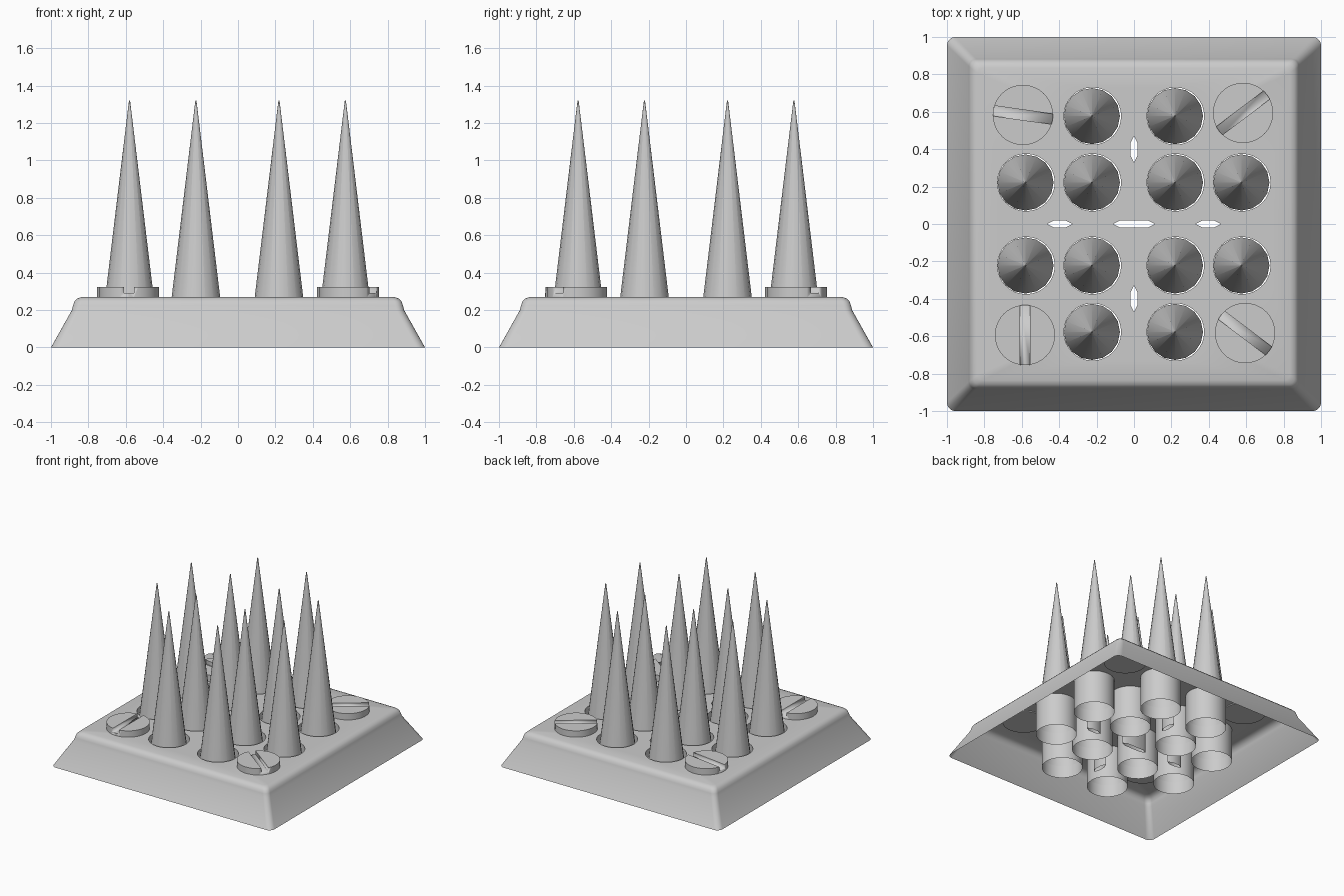
import bpy, bmesh, math
from mathutils import Matrix, Vector

if "Cube" in bpy.data.objects:
    bpy.data.objects.remove(bpy.data.objects["Cube"])

HOLE_R, PLATE_Z = 0.153, 0.27
A, B = 0.222, 0.577
spots = [(sx * x, sy * y) for x, y in ((A, A), (A, B), (B, A))
         for sx in (-1, 1) for sy in (-1, 1)]


def finish(name, bm, angle=35):
    me = bpy.data.meshes.new(name)
    bm.to_mesh(me)
    bm.free()
    ob = bpy.data.objects.new(name, me)
    bpy.context.collection.objects.link(ob)
    bpy.ops.object.select_all(action='DESELECT')
    ob.select_set(True)
    bpy.context.view_layer.objects.active = ob
    bpy.ops.object.shade_smooth_by_angle(angle=math.radians(angle))
    return ob


def rounded_square(h, r, n=5):
    pts = []
    for k in range(4):
        a0 = k * math.pi / 2 + math.pi / 4
        cx = math.copysign(h - r, math.cos(a0))
        cy = math.copysign(h - r, math.sin(a0))
        for i in range(n + 1):
            a = k * math.pi / 2 + i / n * math.pi / 2
            pts.append((cx + r * math.cos(a), cy + r * math.sin(a)))
    return pts


def loft(bm, loops):
    """Rings of verts joined by quads; returns the edges of the last ring."""
    rings = [[bm.verts.new((x, y, z)) for x, y in pts] for pts, z in loops]
    n = len(rings[0])
    for r0, r1 in zip(rings, rings[1:]):
        for i in range(n):
            j = (i + 1) % n
            bm.faces.new((r0[i], r0[j], r1[j], r1[i]))
    last = rings[-1]
    return [bm.edges.get((last[i], last[(i + 1) % n])) for i in range(n)]


def circle(x, y, r, n=32):
    return [(x + r * math.cos(i * math.tau / n), y + r * math.sin(i * math.tau / n))
            for i in range(n)]


def slot(x, y, half, upright):
    w, t = 0.018, 0.035
    pts = [(half, 0), (half - t, w), (t - half, w), (-half, 0), (t - half, -w), (half - t, -w)]
    return [(x - q, y + p) if upright else (x + p, y + q) for p, q in pts]


# Open-bottomed base: sloped skirt, rounded rim, pierced top with tubes and slots
bm = bmesh.new()
profile = [(1.0, 0, .045), (.888, .2, .04), (.882, .225, .04), (.874, .246, .038),
           (.858, .262, .034), (.835, PLATE_Z, .03)]
edges = loft(bm, [(rounded_square(h, r), z) for h, z, r in profile])
openings = [circle(x, y, HOLE_R) for x, y in spots]
openings += [slot(0, 0, .112, False), slot(-.397, 0, .067, False), slot(.397, 0, .067, False),
             slot(0, .4, .07, True), slot(0, -.4, .07, True)]
for pts in openings:
    edges += loft(bm, [(pts, 0), (pts, PLATE_Z)])
bmesh.ops.triangle_fill(bm, use_beauty=True, use_dissolve=False,
                        edges=edges, normal=Vector((0, 0, 1)))
bmesh.ops.recalc_face_normals(bm, faces=bm.faces)
finish("base", bm)

# Spikes standing in the tubes
for i, (x, y) in enumerate(spots):
    bm = bmesh.new()
    bmesh.ops.create_cone(bm, cap_ends=False, segments=16, radius1=.15, radius2=.003,
                          depth=1.22, matrix=Matrix.Translation((x - .003, y, .71)))
    top = [e for e in bm.edges if e.is_boundary and e.verts[0].co.z > 1]
    bmesh.ops.edgeloop_fill(bm, edges=top)
    finish(f"spike_{i + 1}", bm)

# Slotted screw heads in the corners
screws = [(-.594, .583, -8), (.583, .594, 37), (-.583, -.594, 90), (.594, -.583, -37)]
for i, (x, y, turn) in enumerate(screws):
    place = Matrix.Translation((x, y, 0)) @ Matrix.Rotation(math.radians(turn), 4, 'Z')
    bm = bmesh.new()
    bmesh.ops.create_cone(bm, cap_ends=True, segments=40, radius1=.161, radius2=.161,
                          depth=.06, matrix=place @ Matrix.Translation((0, 0, .292)))
    head = finish(f"screw_head_{i + 1}", bm)
    bm = bmesh.new()
    bmesh.ops.create_cube(bm, size=1, matrix=place @ Matrix.Translation((0, 0, .34))
                          @ Matrix.Diagonal((.5, .055, .1, 1)))
    cutter = finish(f"slot_cutter_{i + 1}", bm)
    cutter.hide_render = True
    cutter.hide_set(True)
    mod = head.modifiers.new("slot", 'BOOLEAN')
    mod.operation, mod.object, mod.solver = 'DIFFERENCE', cutter, 'EXACT'
